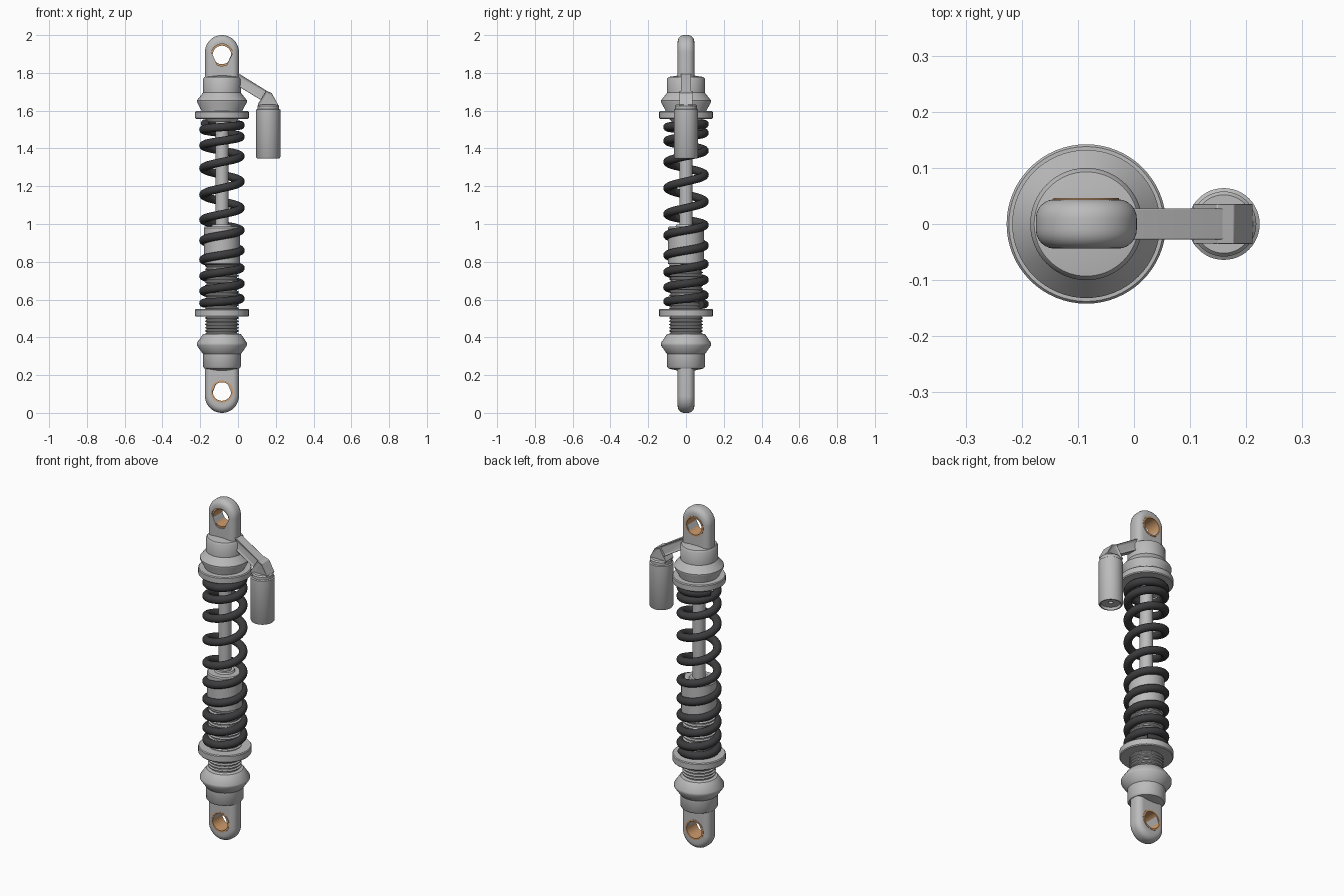
import bpy, bmesh, math
from math import sin, cos, pi

if "Cube" in bpy.data.objects:
    bpy.data.objects.remove(bpy.data.objects["Cube"])

AX = -0.085          # x of the shock axis


def material(name, rgb):
    m = bpy.data.materials.new(name)
    m.diffuse_color = (*rgb, 1)
    m.use_nodes = True
    m.node_tree.nodes["Principled BSDF"].inputs["Base Color"].default_value = m.diffuse_color
    return m


GREY = material("grey metal", (0.50, 0.50, 0.50))
DARK = material("dark spring steel", (0.045, 0.045, 0.048))
BRONZE = material("bronze", (0.62, 0.33, 0.15))


def finish(name, bm, mat, angle=35):
    bmesh.ops.recalc_face_normals(bm, faces=bm.faces)
    me = bpy.data.meshes.new(name)
    bm.to_mesh(me)
    bm.free()
    me.materials.append(mat)
    ob = bpy.data.objects.new(name, me)
    bpy.context.collection.objects.link(ob)
    bpy.ops.object.select_all(action='DESELECT')
    ob.select_set(True)
    bpy.context.view_layer.objects.active = ob
    bpy.ops.object.shade_smooth_by_angle(angle=math.radians(angle))
    return ob


def skin(name, rings, mat, loop=False, caps=False, angle=35):
    """Join equal closed rings of points with quads."""
    bm = bmesh.new()
    vs = [[bm.verts.new(p) for p in ring] for ring in rings]
    n = len(vs[0])
    for k in range(len(vs) if loop else len(vs) - 1):
        a, b = vs[k], vs[(k + 1) % len(vs)]
        for i in range(n):
            j = (i + 1) % n
            bm.faces.new((a[i], a[j], b[j], b[i]))
    if caps:
        bm.faces.new(vs[0])
        bm.faces.new(vs[-1])
    return finish(name, bm, mat, angle)


def lathe(name, profile, mat=GREY, x=AX, n=64):
    rings = [[(x + r * cos(2 * pi * i / n), r * sin(2 * pi * i / n), z) for i in range(n)]
             for r, z in profile]
    return skin(name, rings, mat, caps=True)


def eyelet(name, z_round, z_root, z_hole, R=0.09, hole=0.058, h=0.044, b=0.034):
    """Capsule-shaped lug with rounded rim and a through hole."""
    hi, lo = max(z_round, z_root), min(z_round, z_root)
    outline = []
    for c, start in ((hi, 0), (lo, pi)):
        for i in range(33):
            t = start + pi * i / 32
            outline.append((c, cos(t), sin(t)))
    section = [(b * (1 - cos(t)), h - b + b * sin(t)) for t in [pi / 2 * i / 6 for i in range(7)]]
    section = [(d, -y) for d, y in reversed(section)] + section
    rings = []
    for c, nx, nz in outline:
        ring = [(AX + nx * (R - d), y, c + nz * (R - d)) for d, y in section]
        t = math.atan2(c + nz * R - z_hole, nx * R)
        for y in (h, -h):
            ring.append((AX + hole * cos(t), y, z_hole + hole * sin(t)))
        rings.append(ring)
    skin(name, rings, GREY, loop=True)


def bushing(name, z, y0, y1, ro=0.0585, ri=0.049, n=48):
    sect = [(ri, y0), (ro, y0), (ro, y1), (ri, y1)]
    rings = [[(AX + r * cos(2 * pi * i / n), y, z + r * sin(2 * pi * i / n)) for r, y in sect]
             for i in range(n)]
    skin(name, rings, BRONZE, loop=True)


def prism(name, pts, hy, inset=0.0):
    """Side outline in x-z, extruded across y, with recessed side panels."""
    bm = bmesh.new()
    a = [bm.verts.new((x, -hy, z)) for x, z in pts]
    b = [bm.verts.new((x, hy, z)) for x, z in pts]
    sides = [bm.faces.new(a), bm.faces.new(b[::-1])]
    for i in range(len(pts)):
        j = (i + 1) % len(pts)
        bm.faces.new((a[i], a[j], b[j], b[i]))
    bmesh.ops.recalc_face_normals(bm, faces=bm.faces)
    if inset:
        bmesh.ops.inset_individual(bm, faces=sides, thickness=inset, depth=-0.006)
    ob = finish(name, bm, GREY, 30)
    bev = ob.modifiers.new("soft edges", 'BEVEL')
    bev.width, bev.segments = 0.003, 2


# mounting eyes and bronze bushings
eyelet("upper_eye", 1.91, 1.71, 1.895)
eyelet("lower_eye", 0.09, 0.29, 0.113)
bushing("upper_bushing", 1.895, -0.036, 0.046)
bushing("lower_bushing", 0.113, -0.046, 0.046)

# upper housing and spring seat
lathe("upper_housing", [(0.05, 1.785), (0.093, 1.778), (0.100, 1.768), (0.100, 1.695),
                        (0.132, 1.655), (0.132, 1.645), (0.104, 1.592), (0.104, 1.58)])
lathe("upper_spring_seat", [(0.10, 1.597), (0.138, 1.597), (0.142, 1.592), (0.142, 1.562),
                            (0.138, 1.557), (0.088, 1.557), (0.075, 1.54), (0.04, 1.54)])

# piston rod and damper body
lathe("piston_rod", [(0.035, 0.95), (0.035, 1.56)])
lathe("damper_body", [(0.088, 0.785), (0.095, 0.79), (0.095, 0.98), (0.090, 0.987),
                      (0.055, 0.987), (0.05, 0.997), (0.036, 0.997)])

# threaded sleeve with a saw-tooth profile
thread = []
for i in range(22):
    z = 0.41 + i * 0.0172
    thread += [(0.081, z), (0.089, z + 0.0045), (0.089, z + 0.0085), (0.081, z + 0.013)]
lathe("threaded_sleeve", thread, n=48)

# adjustable lower spring seat and lower housing
lathe("lower_spring_seat", [(0.08, 0.509), (0.138, 0.509), (0.142, 0.514), (0.142, 0.546),
                            (0.138, 0.551), (0.08, 0.551)])
lathe("lower_housing", [(0.08, 0.42), (0.098, 0.418), (0.104, 0.412), (0.133, 0.37), (0.133, 0.358),
                        (0.104, 0.316), (0.100, 0.312), (0.100, 0.245), (0.093, 0.235), (0.05, 0.225)])

# coil spring: heights where each turn passes the front, tighter at the ends
front_z = [0.572, 0.59, 0.665, 0.745, 0.835, 0.94, 1.052, 1.19, 1.328, 1.44, 1.513, 1.536]


def coil_height(u):
    k = min(int(u), len(front_z) - 2)
    f = u - k
    p = [front_z[min(max(k + d, 0), len(front_z) - 1)] for d in (-1, 0, 1, 2)]
    return 0.5 * (2 * p[1] + (p[2] - p[0]) * f + (2 * p[0] - 5 * p[1] + 4 * p[2] - p[3]) * f * f
                  + (3 * p[1] - p[0] - 3 * p[2] + p[3]) * f ** 3)


coil, wire, steps, n = 0.098, 0.0225, 48, 14
rings = []
for s in range(int(0.4 * steps), int(10.7 * steps) + 1):
    u = s / steps
    t = 2 * pi * u + pi / 2        # whole numbers land on the front
    z = coil_height(u)
    rings.append([(AX + (coil + wire * cos(q)) * cos(t), (coil + wire * cos(q)) * sin(t),
                   z + wire * sin(q)) for q in [2 * pi * i / n for i in range(n)]])
for ring in rings:                 # put the start of a turn on the -y side
    ring[:] = [(2 * AX - x, -y, z) for x, y, z in ring]

skin("coil_spring", rings, DARK, caps=True, angle=60)

# reservoir with cap and recessed base
lathe("reservoir", [(0.012, 1.375), (0.012, 1.362), (0.050, 1.362), (0.054, 1.348), (0.060, 1.348),
                    (0.064, 1.354), (0.064, 1.605), (0.058, 1.609), (0.058, 1.625), (0.052, 1.632)],
      x=0.16, n=48)

# arm and elbow that carry the reservoir
prism("reservoir_arm", [(-0.02, 1.805), (0.015, 1.79), (0.165, 1.697), (0.135, 1.648), (0.0, 1.73),
                        (-0.02, 1.74)], 0.029, 0.012)
prism("reservoir_elbow", [(0.148, 1.705), (0.178, 1.694), (0.212, 1.632), (0.205, 1.62),
                          (0.112, 1.62), (0.105, 1.634)], 0.036, 0.012)
